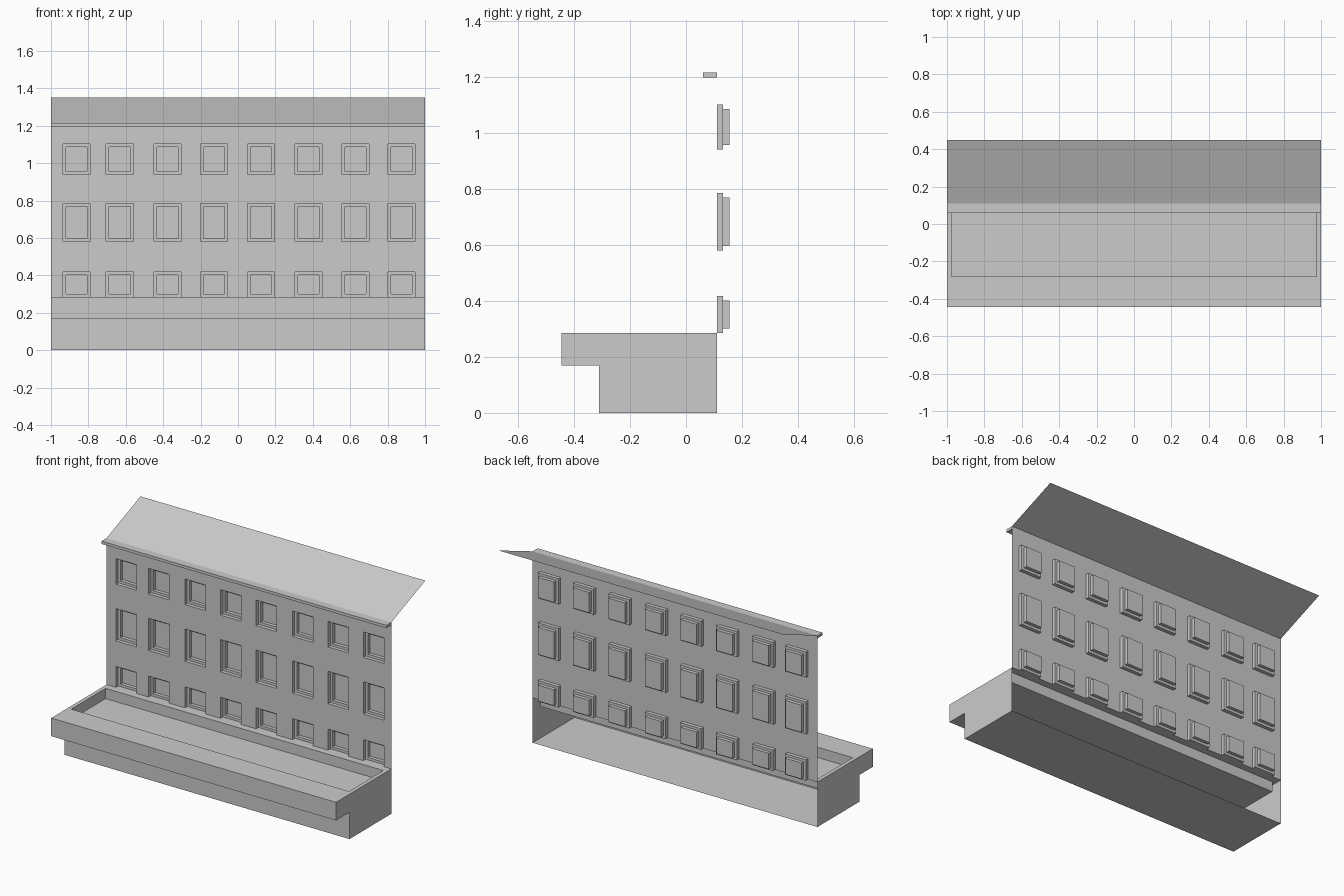
import bpy, bmesh

cube = bpy.data.objects.get("Cube")
if cube:
    bpy.data.objects.remove(cube, do_unlink=True)

# Plain grey used on every part
grey = bpy.data.materials.new("light_grey")
grey.use_nodes = True
color = (0.6, 0.6, 0.6, 1)
grey.diffuse_color = color
grey.node_tree.nodes["Principled BSDF"].inputs["Base Color"].default_value = color


def face(bm, points):
    return bm.faces.new([bm.verts.new(p) for p in points])


def strip(bm, path, x0=-1, x1=1):
    """Sweep a (y, z) path along x."""
    for (ya, za), (yb, zb) in zip(path, path[1:]):
        face(bm, [(x0, ya, za), (x1, ya, za), (x1, yb, zb), (x0, yb, zb)])


def rect(x0, x1, z0, z1, y, inset=0):
    return [(x0 + inset, y, z0 + inset), (x1 - inset, y, z0 + inset),
            (x1 - inset, y, z1 - inset), (x0 + inset, y, z1 - inset)]


def bridge(bm, a, b):
    for i in range(4):
        j = (i + 1) % 4
        face(bm, [a[i], a[j], b[j], b[i]])


def finish(name, bm, recalc=False):
    bmesh.ops.remove_doubles(bm, verts=bm.verts, dist=0.0005)
    if recalc:
        bmesh.ops.recalc_face_normals(bm, faces=bm.faces)
    mesh = bpy.data.meshes.new(name)
    bm.to_mesh(mesh)
    bm.free()
    mesh.materials.append(grey)
    obj = bpy.data.objects.new(name, mesh)
    bpy.context.collection.objects.link(obj)
    return obj


WALL_Y, LEDGE_Z, WALL_TOP = 0.11, 0.285, 1.215
FRONT_Y, STEP_Y, STEP_Z = -0.445, -0.31, 0.17

# Facade with stepped window recesses
columns = [-0.8625, -0.6325, -0.3775, -0.1275, 0.1225, 0.3775, 0.6275, 0.875]
rows = [(LEDGE_Z, 0.418), (0.58, 0.785), (0.94, 1.102)]
HALF = 0.0725
STEPS = [(0, WALL_Y), (0, 0.133), (0.016, 0.133), (0.016, 0.155)]
xs = [-1] + [c + s * HALF for c in columns for s in (-1, 1)] + [1]
zs = [z for row in rows for z in row] + [WALL_TOP]

bm = bmesh.new()
for i, (x0, x1) in enumerate(zip(xs, xs[1:])):
    for j, (z0, z1) in enumerate(zip(zs, zs[1:])):
        if i % 2 == 1 and j % 2 == 0:
            rings = [rect(x0, x1, z0, z1, y, inset) for inset, y in STEPS]
            for a, b in zip(rings, rings[1:]):
                bridge(bm, a, b)
            face(bm, rings[-1])
        else:
            face(bm, rect(x0, x1, z0, z1, WALL_Y))
finish("window_facade", bm)

# Base shell, open at the back, with a shallow basin in its top
RIM_X, RIM_FRONT, RIM_BACK, FLOOR_Z = 0.975, -0.28, 0.065, 0.22
bm = bmesh.new()
profile = [(WALL_Y, 0), (STEP_Y, 0), (STEP_Y, STEP_Z), (FRONT_Y, STEP_Z), (FRONT_Y, LEDGE_Z)]
strip(bm, profile)
for x in (-1, 1):
    face(bm, [(x, y, z) for y, z in profile + [(WALL_Y, LEDGE_Z)]])


def level(x, y0, y1, z):
    return [(-x, y0, z), (x, y0, z), (x, y1, z), (-x, y1, z)]


outer = level(1, FRONT_Y, WALL_Y, LEDGE_Z)
inner = level(RIM_X, RIM_FRONT, RIM_BACK, LEDGE_Z)
floor = level(RIM_X, RIM_FRONT, RIM_BACK, FLOOR_Z)
bridge(bm, outer, inner)
bridge(bm, inner, floor)
face(bm, floor)
finish("base_planter", bm, recalc=True)

# Cornice under the eave
bm = bmesh.new()
low, high = [level(1, 0.06, WALL_Y, z) for z in (1.197, WALL_TOP)]
bridge(bm, low, high)
face(bm, low)
face(bm, high)
finish("cornice", bm, recalc=True)

# Single sloping roof sheet
bm = bmesh.new()
strip(bm, [(WALL_Y, WALL_TOP), (0.45, 1.35)])
finish("roof", bm)
